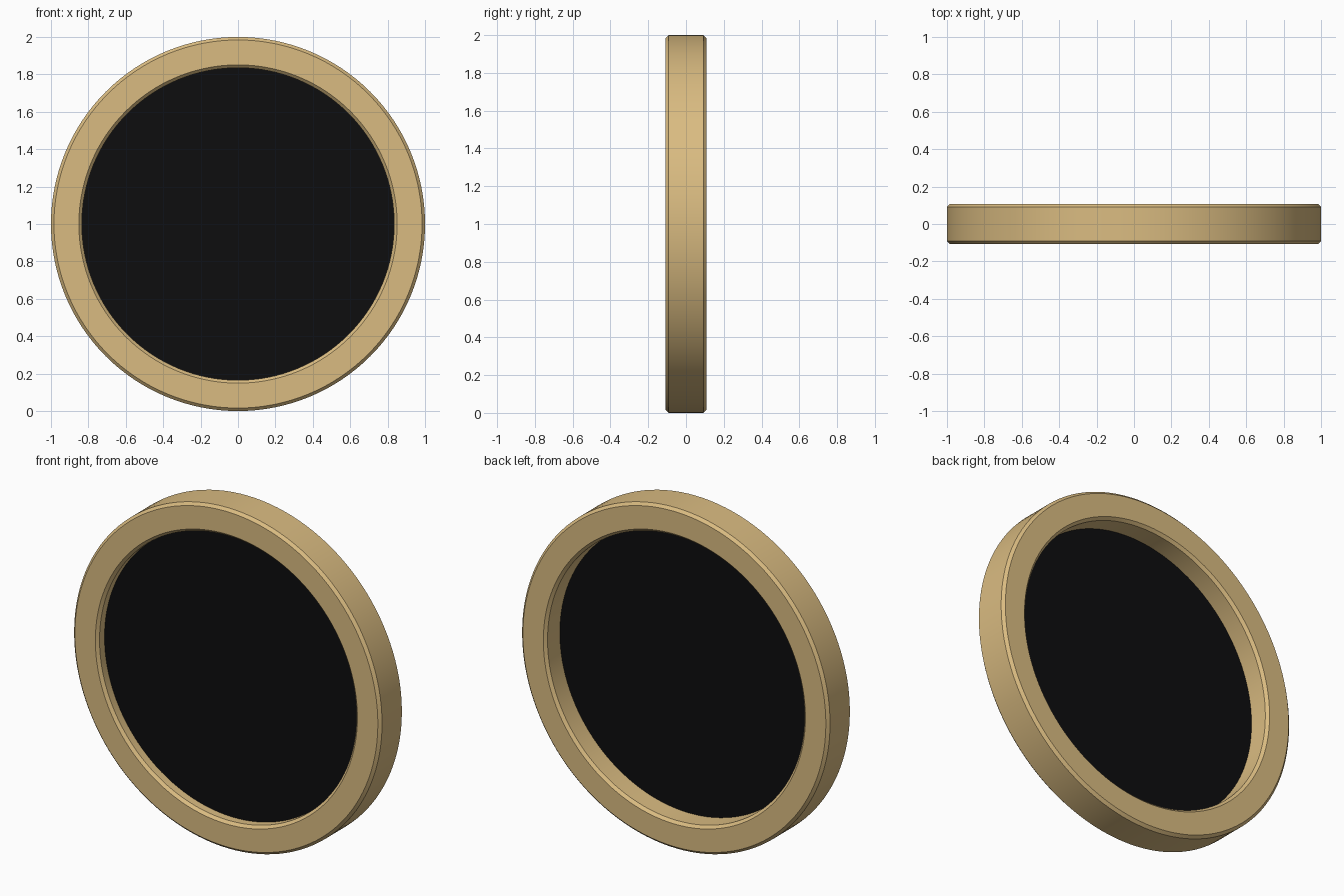
import bpy
import bmesh
from math import pi, radians
from mathutils import Vector

cube = bpy.data.objects.get("Cube")
if cube:
    bpy.data.objects.remove(cube)

SEGMENTS = 128
OUTER, INNER = 1.0, 0.835      # ring radii
HALF_DEPTH, CHAMFER = 0.108, 0.016
CENTRE = Vector((0, 0, 1))


def make_material(name, colour):
    mat = bpy.data.materials.new(name)
    mat.use_nodes = True
    mat.diffuse_color = (*colour, 1)
    mat.node_tree.nodes["Principled BSDF"].inputs["Base Color"].default_value = (*colour, 1)
    return mat


def lathe(name, profile, mat):
    """Spin a closed (radius, y) profile about the y axis through CENTRE."""
    bm = bmesh.new()
    verts = [bm.verts.new((r, y, 0)) for r, y in profile]
    edges = [bm.edges.new((v, verts[i - 1])) for i, v in enumerate(verts)]
    bmesh.ops.spin(bm, geom=verts + edges, cent=(0, 0, 0), axis=(0, 1, 0),
                   angle=2 * pi, steps=SEGMENTS)
    bmesh.ops.remove_doubles(bm, verts=bm.verts, dist=0.0001)
    bmesh.ops.recalc_face_normals(bm, faces=bm.faces)
    mesh = bpy.data.meshes.new(name)
    bm.to_mesh(mesh)
    bm.free()
    mesh.materials.append(mat)
    obj = bpy.data.objects.new(name, mesh)
    obj.location = CENTRE
    bpy.context.collection.objects.link(obj)
    bpy.ops.object.select_all(action='DESELECT')
    obj.select_set(True)
    bpy.context.view_layer.objects.active = obj
    bpy.ops.object.shade_smooth_by_angle(angle=radians(30))
    return obj


brass = make_material("brass", (0.70, 0.50, 0.22))
black = make_material("black", (0.004, 0.004, 0.0045))

# Outer ring with chamfered rims, front half mirrored to the back
front = [(INNER, CHAMFER - HALF_DEPTH), (INNER + CHAMFER, -HALF_DEPTH),
         (OUTER - CHAMFER, -HALF_DEPTH), (OUTER, CHAMFER - HALF_DEPTH)]
lathe("ring", front + [(r, -y) for r, y in reversed(front)], brass)

# Thin dark disc set inside the ring, nearer the front
disc_front, disc_back = -0.046, -0.022
lathe("disc", [(0, disc_front), (INNER, disc_front),
               (INNER, disc_back), (0, disc_back)], black)
